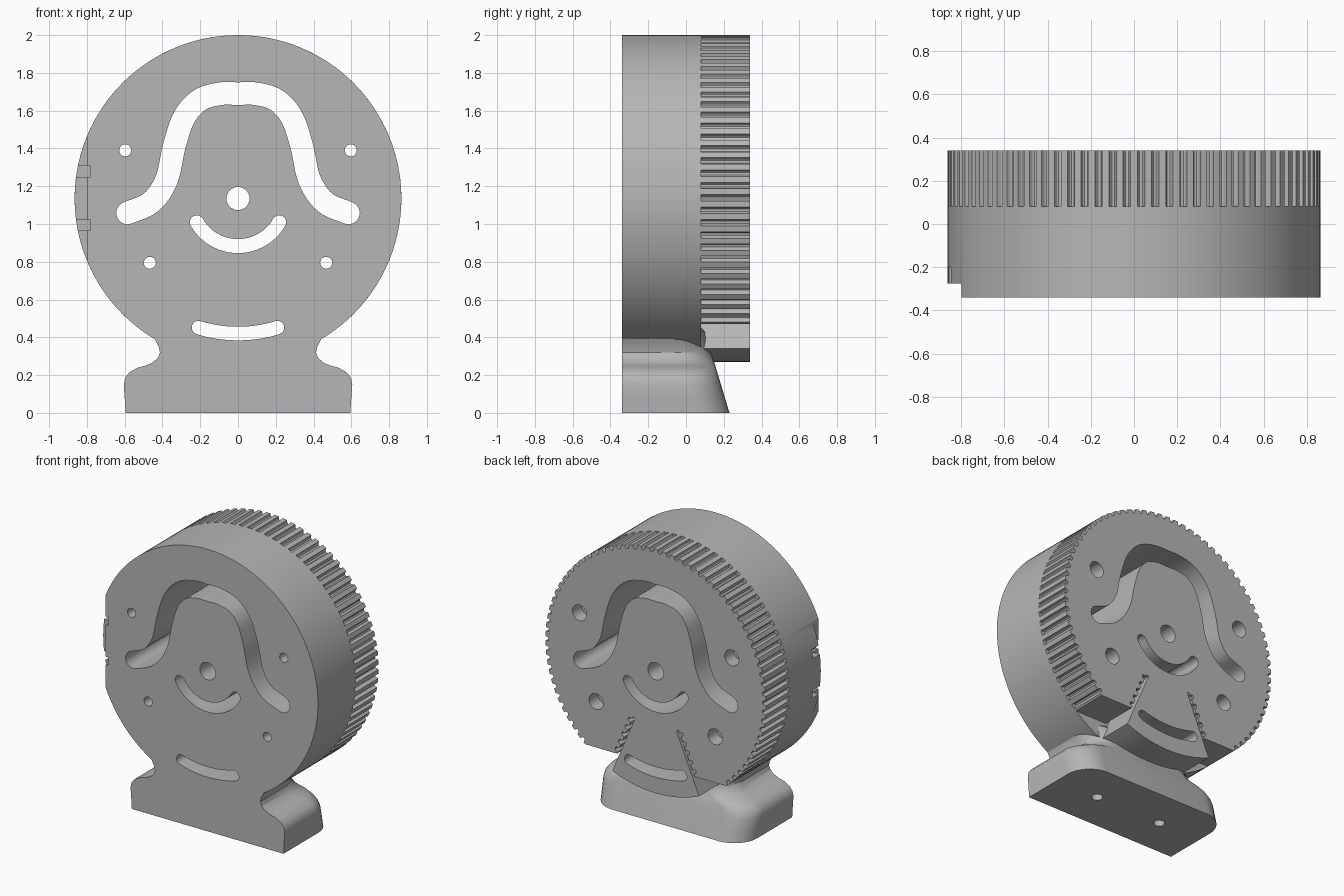
import bpy
import bmesh
from math import sin, cos, radians, pi
from mathutils import Vector

old = bpy.data.objects.get("Cube")
if old:
    bpy.data.objects.remove(old, do_unlink=True)

FRONT, MID, BACK = -0.34, 0.08, 0.34
HUB = Vector((0, 1.135))
R = 0.865

grey = bpy.data.materials.new("plain grey")
grey.use_nodes = True
grey.diffuse_color = (0.47, 0.47, 0.47, 1)
grey.node_tree.nodes["Principled BSDF"].inputs["Base Color"].default_value = grey.diffuse_color


def finish(name, bm):
    bmesh.ops.recalc_face_normals(bm, faces=bm.faces)
    mesh = bpy.data.meshes.new(name)
    bm.to_mesh(mesh)
    bm.free()
    mesh.materials.append(grey)
    ob = bpy.data.objects.new(name, mesh)
    bpy.context.collection.objects.link(ob)
    return ob


def loft(name, rings):
    """Closed solid through rings of equal point count."""
    bm = bmesh.new()
    loops = [[bm.verts.new(p) for p in ring] for ring in rings]
    for a, b in zip(loops, loops[1:]):
        for i in range(len(a)):
            bm.faces.new((a[i - 1], a[i], b[i], b[i - 1]))
    bm.faces.new(loops[0])
    bm.faces.new(loops[-1][::-1])
    return finish(name, bm)


def prism(name, outline, y0, y1):
    return loft(name, [[(p[0], y, p[1]) for p in outline] for y in (y0, y1)])


def polar(a, r=R):
    """Point around the hub, angle in degrees measured from straight down."""
    return HUB + Vector((sin(radians(a)), -cos(radians(a)))) * r


def circle(c, r, n=32):
    return [(c[0] + r * cos(2 * pi * i / n), c[1] + r * sin(2 * pi * i / n)) for i in range(n)]


def box(x0, x1, z0, z1):
    return [(x0, z0), (x1, z0), (x1, z1), (x0, z1)]


def mirrored(half):
    return half + [Vector((-p[0], p[1])) for p in reversed(half) if abs(p[0]) > 1e-5]


def smooth_path(pts, steps=6):
    """Catmull-Rom curve through the points."""
    p = [Vector(q) for q in pts]
    p = [2 * p[0] - p[1]] + p + [2 * p[-1] - p[-2]]
    out = []
    for a, b, c, d in zip(p, p[1:], p[2:], p[3:]):
        for k in range(steps):
            t = k / steps
            out.append(0.5 * (2 * b + (c - a) * t + (2 * a - 5 * b + 4 * c - d) * t * t
                              + (3 * b - a - 3 * c + d) * t ** 3))
    return out + [p[-2]]


def ribbon(path, w):
    """Outline of a slot with round ends along a path."""
    n = len(path)
    left, right, caps = [], [], []
    for i in range(n):
        t = (path[min(i + 1, n - 1)] - path[max(i - 1, 0)]).normalized()
        s = Vector((-t.y, t.x))
        left.append(path[i] + s * w)
        right.append(path[i] - s * w)
        if i in (0, n - 1):
            sign = 1 if i else -1
            caps.append([path[i] + sign * (s * cos(k * pi / 8) + t * sin(k * pi / 8)) * w
                         for k in range(1, 8)])
    return left + caps[1] + right[::-1] + caps[0]


def boolean(ob, tool, op="DIFFERENCE"):
    m = ob.modifiers.new("cut", "BOOLEAN")
    m.object, m.operation, m.solver = tool, op, "EXACT"
    bpy.context.view_layer.objects.active = ob
    bpy.ops.object.modifier_apply(modifier=m.name)


# Round front body
body = prism("round_body", circle(HUB, R, 128), FRONT, MID)

# Foot: waisted stand with rounded rear corners and a sloping back
levels = [(0, .595), (.08, .6), (.15, .605), (.185, .598), (.215, .575), (.24, .53), (.25, .49),
          (.265, .455), (.29, .425), (.32, .413), (.35, .42), (.39, .44), (.43, .46), (.46, .46)]
rings = []
for z, w in levels:
    rear = 0.23 - 0.3 * z if z < 0.45 else 0.07
    half = [Vector((w, FRONT))]
    for k in range(9):
        a = k * pi / 16
        half.append(Vector((w - 0.18 * (1 - cos(a)), rear - 0.18 * (1 - sin(a)))))
    rings.append([(p.x, p.y, z) for p in mirrored(half)])
foot = loft("foot", rings)
boolean(body, foot, "UNION")
bpy.data.objects.remove(foot, do_unlink=True)

# Toothed rear plate with a clamping wedge between two ribbed slots
TOOTH = ((0, 0), (.24, 0), (.31, .019), (.4, .025), (.6, .025), (.69, .019), (.76, 0))
edge = 23.2
along = Vector((sin(radians(edge)), -cos(radians(edge))))
side = Vector((-along.y, along.x))
half = [polar(edge * i / 10) for i in range(11)]
half.append(HUB + along * 0.41)
pitch = 0.0644
for i in range(5):
    for f, d in TOOTH:
        half.append(HUB + along * (0.41 + (i + f) * pitch) + side * (0.018 + d))
half.append(HUB + along * 0.732 + side * 0.018)
start, count = 39.8, 32
step = (180 - start) / count
for i in range(count):
    for f, d in TOOTH:
        half.append(polar(start + (i + f) * step, R - d))
half.append(polar(180))
plate = prism("toothed_plate", mirrored(half), MID, BACK)

# Through cuts: bell-shaped slot, two arc slots, hub bore and screw holes
bell = mirrored([Vector(p) for p in ((-.585, 1.058), (-.46, 1.115), (-.378, 1.235), (-.338, 1.41),
                                     (-.285, 1.565), (-.2, 1.658), (-.09, 1.69), (0, 1.69))])
cuts = [(ribbon(smooth_path(bell), 0.06), -1, 1), (circle(HUB, 0.061), -1, 1)]
for r, a, w in ((0.252, 60, 0.037), (0.715, 17, 0.036)):
    cuts.append((ribbon([polar(a * k / 12, r) for k in range(-12, 13)], w), -1, 1))
for c in ((.597, 1.39), (-.597, 1.39), (.467, .795), (-.467, .795)):
    cuts.append((circle(c, 0.032, 20), -1, 1))
    cuts.append((circle(c, 0.056, 24), 0.24, 1))

# Side notch on the front rim with two small pockets
cuts.append((box(-1, -0.80, 0.7, 1.6), -1, -0.275))
for z in (0.965, 1.25):
    cuts.append((box(-1, -0.782, z, z + 0.06), -1, -0.2))

for outline, y0, y1 in cuts:
    tool = prism("cutter", outline, y0, y1)
    tool.hide_render = True
    if y0 < MID:
        boolean(body, tool)
    if y1 > MID:
        boolean(plate, tool)
    bpy.data.objects.remove(tool, do_unlink=True)

# Mounting holes under the foot
for x in (-0.26, 0.26):
    tool = loft("cutter", [[(p[0], p[1], z) for p in circle((x, -0.06), 0.037, 24)]
                           for z in (-0.1, 0.25)])
    boolean(body, tool)
    bpy.data.objects.remove(tool, do_unlink=True)

for ob in (body, plate):
    bpy.ops.object.select_all(action="DESELECT")
    ob.select_set(True)
    bpy.context.view_layer.objects.active = ob
    bpy.ops.object.shade_smooth_by_angle(angle=radians(28))
